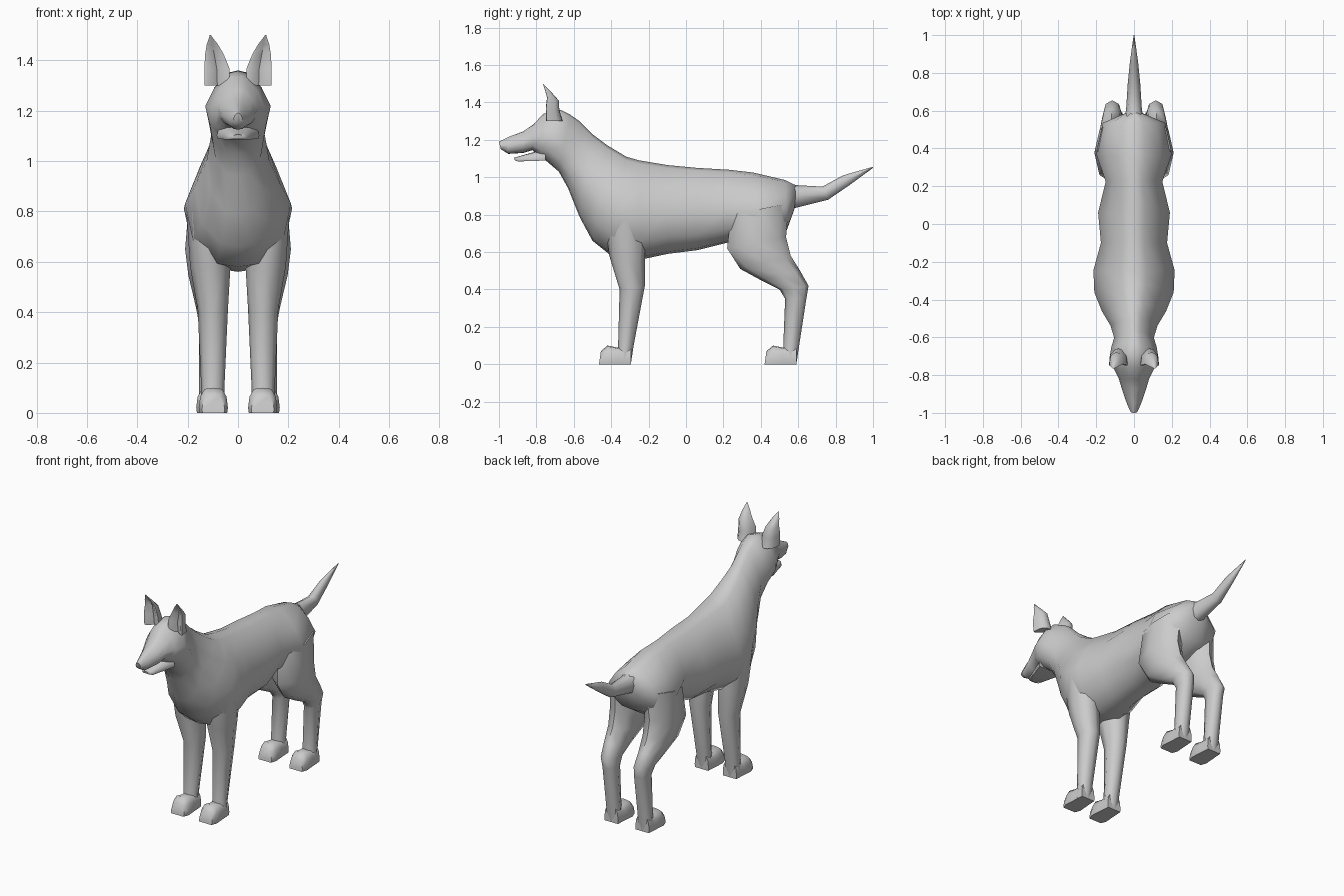
import bpy
import bmesh
import math
from mathutils import Vector

default = bpy.data.objects.get("Cube")
if default:
    bpy.data.objects.remove(default, do_unlink=True)

grey = bpy.data.materials.new("plain grey")
grey.use_nodes = True
colour = (0.6, 0.6, 0.6, 1)
grey.diffuse_color = colour
grey.node_tree.nodes["Principled BSDF"].inputs["Base Color"].default_value = colour


def mirrored(half):
    """Close a half outline that runs from the top point to the bottom point."""
    return half + [(-x, h) for x, h in reversed(half[1:-1])]


# Unit cross-sections: sideways, and along the line from edge a to edge b
TORSO = mirrored([(0, 1), (.3, .93), (.72, .5), (1, -.05), (.85, -.62), (.4, -.95), (0, -1)])
LIMB = mirrored([(0, 1), (.7, .75), (1, 0), (.7, -.75), (0, -1)])
PAW = mirrored([(0, 1), (.6, .9), (.9, .3), (1, -.6), (.95, -1), (0, -1)])
EAR = mirrored([(0, .1), (.75, .75), (1, .7), (.85, -.4), (.4, -.9), (0, -1)])


def finish(name, bm):
    bmesh.ops.recalc_face_normals(bm, faces=bm.faces)
    mesh = bpy.data.meshes.new(name)
    bm.to_mesh(mesh)
    bm.free()
    mesh.materials.append(grey)
    obj = bpy.data.objects.new(name, mesh)
    bpy.context.collection.objects.link(obj)
    bpy.ops.object.select_all(action='DESELECT')
    obj.select_set(True)
    bpy.context.view_layer.objects.active = obj
    bpy.ops.object.shade_smooth_by_angle(angle=math.radians(60))
    return obj


def loft(name, outline, rows, x=0, side=1):
    """Skin rings; a row is edge a (y, z), edge b (y, z), half width and x shift."""
    bm = bmesh.new()
    rings = []
    for ya, za, yb, zb, width, *shift in rows:
        a, b = Vector((0, ya, za)), Vector((0, yb, zb))
        centre = (a + b) / 2 + Vector((x + sum(shift), 0, 0))
        ring = []
        for u, v in outline:
            p = centre + (a - b) / 2 * v + Vector((u * width, 0, 0))
            p.x *= side
            ring.append(bm.verts.new(p))
        rings.append(ring)
    count = len(outline)
    for low, high in zip(rings, rings[1:]):
        for i in range(count):
            j = (i + 1) % count
            bm.faces.new((low[i], low[j], high[j], high[i]))
    bm.faces.new(rings[0])
    bm.faces.new(rings[-1])
    return finish(name, bm)


# Rump, barrel, neck, skull and upper muzzle in one skin
loft("body_and_head", TORSO, [
    (.59, .955, .58, .83, .05),
    (.53, .985, .54, .72, .165),
    (.36, 1.025, .38, .62, .2),
    (.23, 1.04, .22, .65, .15),
    (.06, 1.05, .06, .61, .19),
    (-.1, 1.065, -.1, .59, .175),
    (-.25, 1.09, -.24, .56, .215),
    (-.32, 1.11, -.4, .58, .21),
    (-.42, 1.17, -.5, .66, .17),
    (-.5, 1.23, -.57, .79, .125),
    (-.57, 1.3, -.63, .94, .105),
    (-.62, 1.335, -.68, 1.03, .12),
    (-.67, 1.36, -.75, 1.09, .13),
    (-.76, 1.34, -.78, 1.1, .105),
    (-.82, 1.28, -.82, 1.145, .08),
    (-.87, 1.245, -.87, 1.13, .065),
    (-.95, 1.215, -.95, 1.125, .038),
    (-1, 1.19, -.99, 1.15, .018),
])

# Open lower jaw
loft("lower_jaw", PAW, [
    (-.75, 1.15, -.75, 1.09, .085),
    (-.83, 1.13, -.83, 1.086, .058),
    (-.9, 1.11, -.9, 1.085, .038),
    (-.92, 1.105, -.915, 1.09, .02),
])

# Tapering tail
loft("tail", LIMB, [
    (.52, .97, .52, .82, .07),
    (.6, .957, .6, .84, .042),
    (.73, .95, .76, .88, .033),
    (.84, 1.01, .87, .955, .022),
    (1, 1.056, 1, 1.05, .002),
])

FRONT_LEG = [
    (-.44, .8, -.2, .8, .075, .03),
    (-.41, .58, -.22, .58, .08, .01),
    (-.355, .4, -.22, .42, .06),
    (-.363, .1, -.28, .1, .046),
    (-.37, .01, -.295, 0, .048),
]
HIND_LEG = [
    (.24, .8, .55, .86, .085),
    (.22, .62, .535, .68, .09, .01),
    (.29, .51, .56, .58, .077, .01),
    (.4, .45, .61, .5, .06, .01),
    (.5, .4, .655, .42, .05, .005),
    (.53, .35, .645, .36, .045),
    (.52, .1, .605, .1, .044),
    (.52, .01, .59, 0, .048),
]
FOOT = [
    (-.295, .1, -.295, 0, .048),
    (-.37, .09, -.37, 0, .053),
    (-.42, .1, -.43, 0, .058),
    (-.455, .07, -.465, 0, .045),
]
EAR_ROWS = [
    (-.76, 1.3, -.66, 1.3, .05),
    (-.76, 1.37, -.677, 1.36, .05, .002),
    (-.752, 1.43, -.68, 1.41, .036, .012),
    (-.758, 1.465, -.72, 1.455, .022, .02),
    (-.766, 1.5, -.764, 1.5, .002, .028),
]

# Paired legs, feet and ears
for label, side in (("left", 1), ("right", -1)):
    loft(label + "_front_leg", LIMB, FRONT_LEG, .1, side)
    loft(label + "_hind_leg", LIMB, HIND_LEG, .11, side)
    loft(label + "_front_foot", PAW, FOOT, .098, side)
    hind_foot = loft(label + "_hind_foot", PAW, FOOT, .108, side)
    hind_foot.location.y = .885
    loft(label + "_ear", EAR, EAR_ROWS, .082, side)
